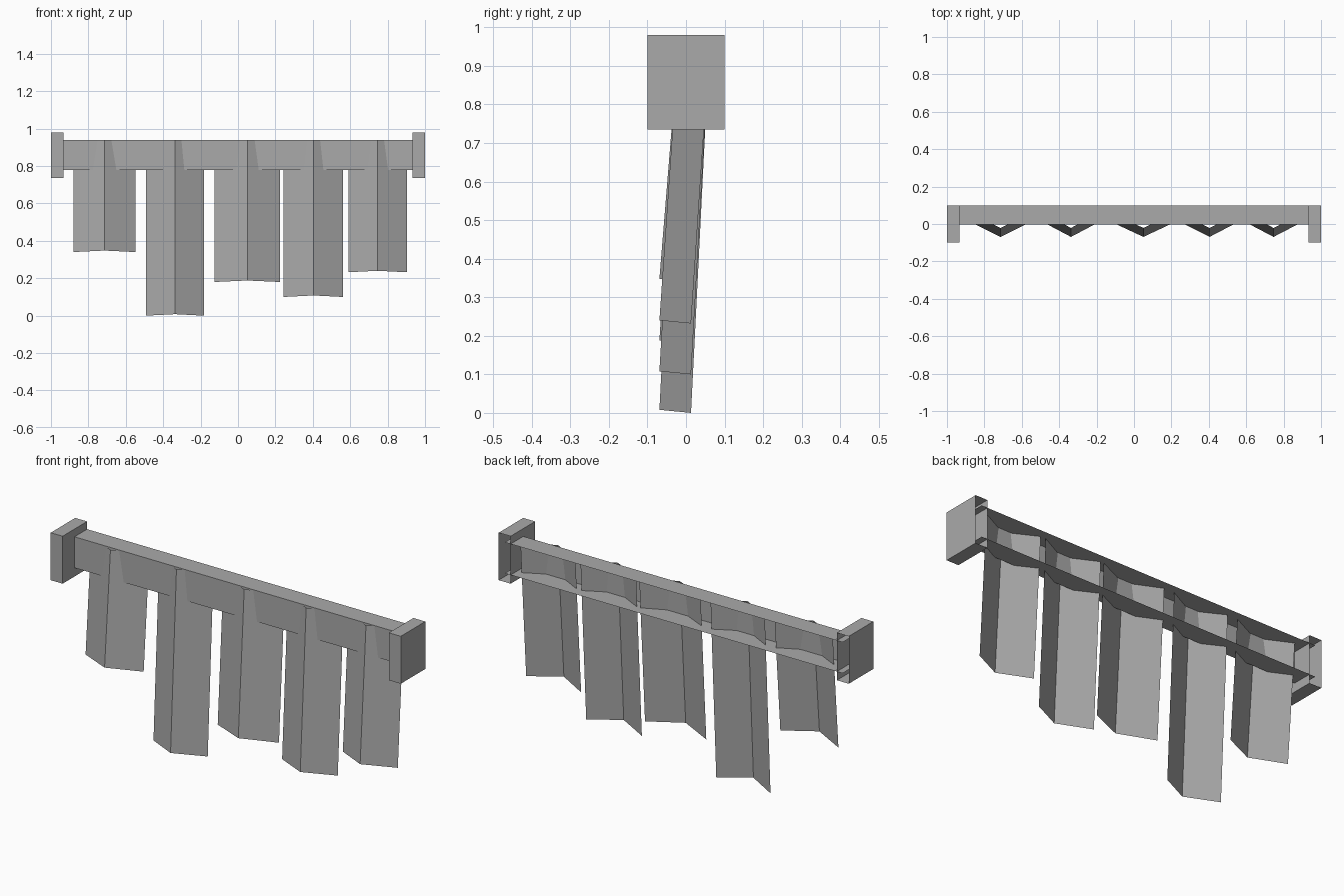
import bpy

if "Cube" in bpy.data.objects:
    bpy.data.objects.remove(bpy.data.objects["Cube"])

grey = bpy.data.materials.new("grey")
grey.diffuse_color = (0.4, 0.4, 0.4, 1)
grey.use_nodes = True
grey.node_tree.nodes["Principled BSDF"].inputs["Base Color"].default_value = grey.diffuse_color


def make(name, verts, faces):
    mesh = bpy.data.meshes.new(name)
    mesh.from_pydata(verts, [], faces)
    mesh.materials.append(grey)
    obj = bpy.data.objects.new(name, mesh)
    bpy.context.collection.objects.link(obj)
    return obj


# Head rail: thin channel, open at the back, ends reaching into the brackets
profile = [(0.10, 0.78), (-0.003, 0.78), (-0.003, 0.94), (0.10, 0.94)]
rail = [(x, y, z) for x in (-0.965, 0.965) for y, z in profile]
make("head_rail", rail, [(i, i + 4, i + 5, i + 1) for i in range(3)])

# End brackets: boxes open at the back
for side, x0, x1 in (("left", -1.0, -0.932), ("right", 0.932, 1.0)):
    box = [(x, y, z) for x in (x0, x1) for y in (-0.1, 0.1) for z in (0.735, 0.98)]
    make(side + "_bracket", box, [
        (0, 2, 3, 1),  # left wall
        (4, 5, 7, 6),  # right wall
        (0, 1, 5, 4),  # front
        (1, 3, 7, 5),  # top
        (0, 4, 6, 2),  # bottom
    ])

# Hanging slats: folded sheets, ridge to the front, leaning forward at the bottom
slats = [  # left edge, ridge, right edge, bottom height
    (-0.88, -0.714, -0.548, 0.34),
    (-0.492, -0.337, -0.182, 0.0),
    (-0.125, 0.05, 0.225, 0.18),
    (0.243, 0.404, 0.561, 0.10),
    (0.59, 0.746, 0.904, 0.232),
]
for n, (left, ridge, right, low) in enumerate(slats, 1):
    make(f"slat_{n}", [
        (left, 0.013, low), (ridge, -0.069, low + 0.008), (right, 0.013, low),
        (left, 0.06, 0.938), (ridge, -0.021, 0.938), (right, 0.06, 0.938),
    ], [(0, 1, 4, 3), (1, 2, 5, 4)])
